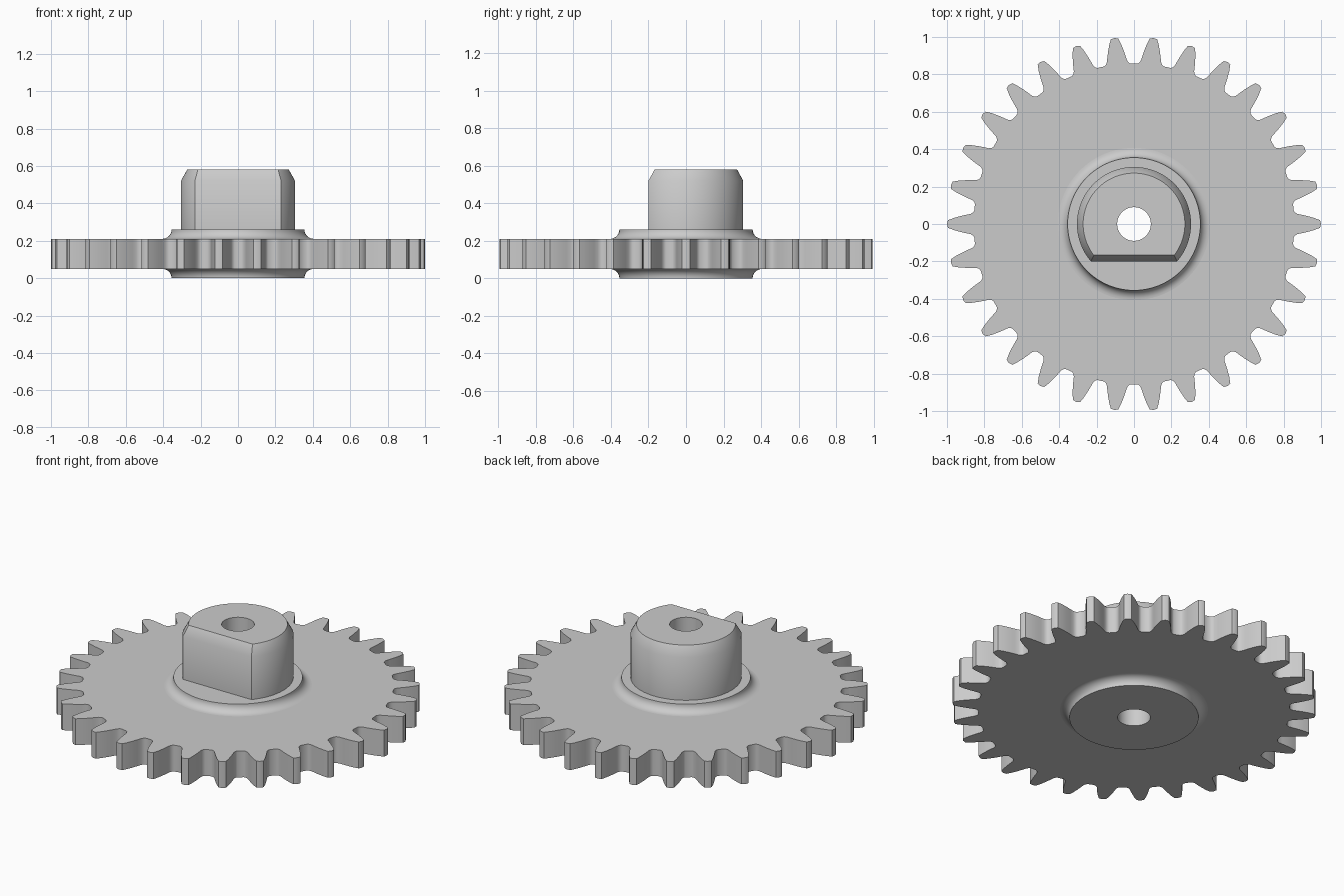
import bpy, bmesh
from math import sin, cos, pi, asin, atan2

old = bpy.data.objects.get("Cube")
if old:
    bpy.data.objects.remove(old, do_unlink=True)

GREY = 0.6
TEETH = 30
SEG = 96
BORE, HUB, FILLET = 0.09, 0.355, 0.052
DISC_LOW, DISC_TOP, HUB_TOP, BOSS_TOP = 0.05, 0.21, 0.26, 0.58
HUB_FOOT = HUB + FILLET

mat = bpy.data.materials.new("plain grey")
mat.use_nodes = True
mat.diffuse_color = (GREY, GREY, GREY, 1)
mat.node_tree.nodes["Principled BSDF"].inputs["Base Color"].default_value = (GREY, GREY, GREY, 1)


def circle(r):
    return [(r * cos(2 * pi * i / SEG), r * sin(2 * pi * i / SEG)) for i in range(SEG)]


def d_outline(r, flat):
    """Circle cut by a straight flat facing the front."""
    a = asin(flat / r)
    return [(r * cos(t), r * sin(t))
            for t in (-a + (pi + 2 * a) * i / SEG for i in range(SEG + 1))]


def gear_outline():
    """One tooth flank (radius, half width), mirrored and repeated."""
    flank = [(0.857, 0.072), (0.863, 0.062), (0.876, 0.054), (0.9, 0.049),
             (0.93, 0.042), (0.965, 0.032), (0.995, 0.02)]
    tooth = [(r, -w) for r, w in flank] + [(1.0, 0)] + [(r, w) for r, w in reversed(flank)]
    pts = []
    for i in range(TEETH):
        for r, w in tooth:
            a = 2 * pi * i / TEETH + atan2(w, r)
            pts.append((r * cos(a), r * sin(a)))
    return pts


def loop(bm, outline, z):
    return [bm.verts.new((x, y, z)) for x, y in outline]


def wall(bm, rings):
    """Skin a stack of (outline, z) rings; returns the first and last loops."""
    loops = [loop(bm, o, z) for o, z in rings]
    for a, b in zip(loops, loops[1:]):
        n = len(a)
        for i in range(n):
            j = (i + 1) % n
            bm.faces.new((a[i], a[j], b[j], b[i]))
    return loops[0], loops[-1]


def cap(bm, outer, hole, z, up):
    """Flat face between an outer loop and a hole outline."""
    edges = []
    for lp in (outer, loop(bm, hole, z)):
        for i, v in enumerate(lp):
            w = lp[(i + 1) % len(lp)]
            edges.append(bm.edges.get((v, w)) or bm.edges.new((v, w)))
    res = bmesh.ops.triangle_fill(bm, edges=edges, use_beauty=True)
    for f in res["geom"]:
        if isinstance(f, bmesh.types.BMFace):
            f.normal_update()
            if f.normal.z * up < 0:
                f.normal_flip()


def finish(bm, name):
    me = bpy.data.meshes.new(name)
    bm.to_mesh(me)
    bm.free()
    me.materials.append(mat)
    ob = bpy.data.objects.new(name, me)
    bpy.context.collection.objects.link(ob)
    bpy.ops.object.select_all(action="DESELECT")
    ob.select_set(True)
    bpy.context.view_layer.objects.active = ob
    bpy.ops.object.shade_smooth_by_angle(angle=pi / 6)


boss_base = d_outline(0.305, 0.2)

# Toothed disc
bm = bmesh.new()
low, top = wall(bm, [(gear_outline(), DISC_LOW), (gear_outline(), DISC_TOP)])
cap(bm, low, circle(HUB_FOOT), DISC_LOW, -1)
cap(bm, top, circle(HUB_FOOT), DISC_TOP, 1)
finish(bm, "gear_disc")

# Hub collars with concave fillets, below and above the disc
steps = [pi / 2 * i / 8 for i in range(9)]
bm = bmesh.new()
low, _ = wall(bm, [(circle(HUB_FOOT - FILLET * cos(t)), DISC_LOW * sin(t)) for t in steps])
cap(bm, low, circle(BORE), 0, -1)
finish(bm, "lower_collar")

bm = bmesh.new()
_, top = wall(bm, [(circle(HUB_FOOT - FILLET * cos(t)),
                    HUB_TOP - (HUB_TOP - DISC_TOP) * sin(t)) for t in reversed(steps)])
cap(bm, top, boss_base, HUB_TOP, 1)
finish(bm, "upper_collar")

# Boss with a front flat and chamfered top
bm = bmesh.new()
_, top = wall(bm, [(boss_base, HUB_TOP), (boss_base, 0.52), (d_outline(0.272, 0.167), BOSS_TOP)])
cap(bm, top, circle(BORE), BOSS_TOP, 1)
finish(bm, "shaft_boss")

# Through hole
bm = bmesh.new()
wall(bm, [(circle(BORE), BOSS_TOP), (circle(BORE), 0)])
finish(bm, "bore")
